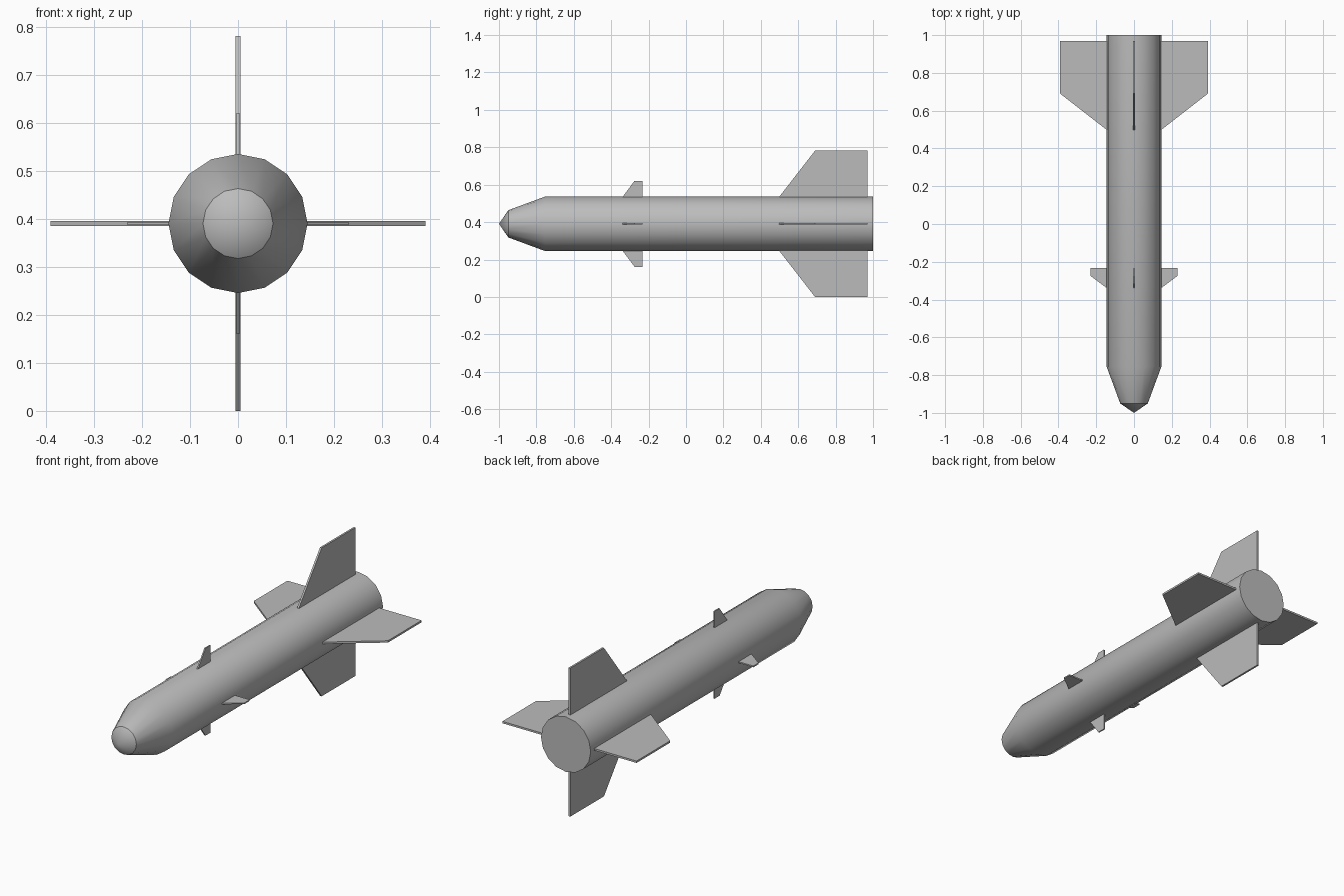
import bpy
import bmesh
import math
from mathutils import Matrix

cube = bpy.data.objects.get("Cube")
if cube:
    bpy.data.objects.remove(cube, do_unlink=True)

AXIS_Z = 0.391   # height of the body axis
SIDES = 16

grey = bpy.data.materials.new("plain_grey")
grey.use_nodes = True
colour = (0.5, 0.5, 0.5, 1)
grey.diffuse_color = colour
grey.node_tree.nodes["Principled BSDF"].inputs["Base Color"].default_value = colour


def finish(name, bm, smooth=False):
    """Turn a bmesh into a named, coloured object on the body axis."""
    bmesh.ops.recalc_face_normals(bm, faces=bm.faces)
    mesh = bpy.data.meshes.new(name)
    bm.to_mesh(mesh)
    bm.free()
    mesh.materials.append(grey)
    obj = bpy.data.objects.new(name, mesh)
    obj.location.z = AXIS_Z
    bpy.context.collection.objects.link(obj)
    if smooth:
        bpy.ops.object.select_all(action='DESELECT')
        obj.select_set(True)
        bpy.context.view_layer.objects.active = obj
        bpy.ops.object.shade_smooth_by_angle(angle=math.radians(30))
    return obj


def make_body():
    """Lathe the nose tip, tapered shoulder and straight tube along y."""
    bm = bmesh.new()
    tip = bm.verts.new((0, -1, 0))
    rings = []
    for y, r in ((-0.95, 0.073), (-0.755, 0.145), (1, 0.145)):
        angles = [2 * math.pi * i / SIDES for i in range(SIDES)]
        rings.append([bm.verts.new((r * math.cos(a), y, r * math.sin(a))) for a in angles])
    for i in range(SIDES):
        j = (i + 1) % SIDES
        bm.faces.new((tip, rings[0][i], rings[0][j]))
        for a, b in zip(rings, rings[1:]):
            bm.faces.new((a[i], b[i], b[j], a[j]))
    bm.faces.new(rings[-1])
    finish("body", bm, smooth=True)


def make_fin(name, outline, thickness, angle):
    """Extrude a (y, radius) outline into a plate and turn it about the body."""
    bm = bmesh.new()
    face = bm.faces.new([bm.verts.new((-thickness / 2, y, r)) for y, r in outline])
    extruded = bmesh.ops.extrude_face_region(bm, geom=[face])["geom"]
    verts = [v for v in extruded if isinstance(v, bmesh.types.BMVert)]
    bmesh.ops.translate(bm, verts=verts, vec=(thickness, 0, 0))
    bmesh.ops.transform(bm, verts=bm.verts, matrix=Matrix.Rotation(angle, 4, 'Y'))
    finish(name, bm)


make_body()

# Four tail fins and four small forward fins, roots sunk just into the tube
tail_outline = ((0.495, 0.14), (0.69, 0.391), (0.97, 0.391), (0.97, 0.14))
front_outline = ((-0.342, 0.14), (-0.275, 0.23), (-0.232, 0.23), (-0.232, 0.14))
for i, side in enumerate(("top", "left", "bottom", "right")):
    make_fin("tail_fin_" + side, tail_outline, 0.01, i * math.pi / 2)
    make_fin("front_fin_" + side, front_outline, 0.007, i * math.pi / 2)
